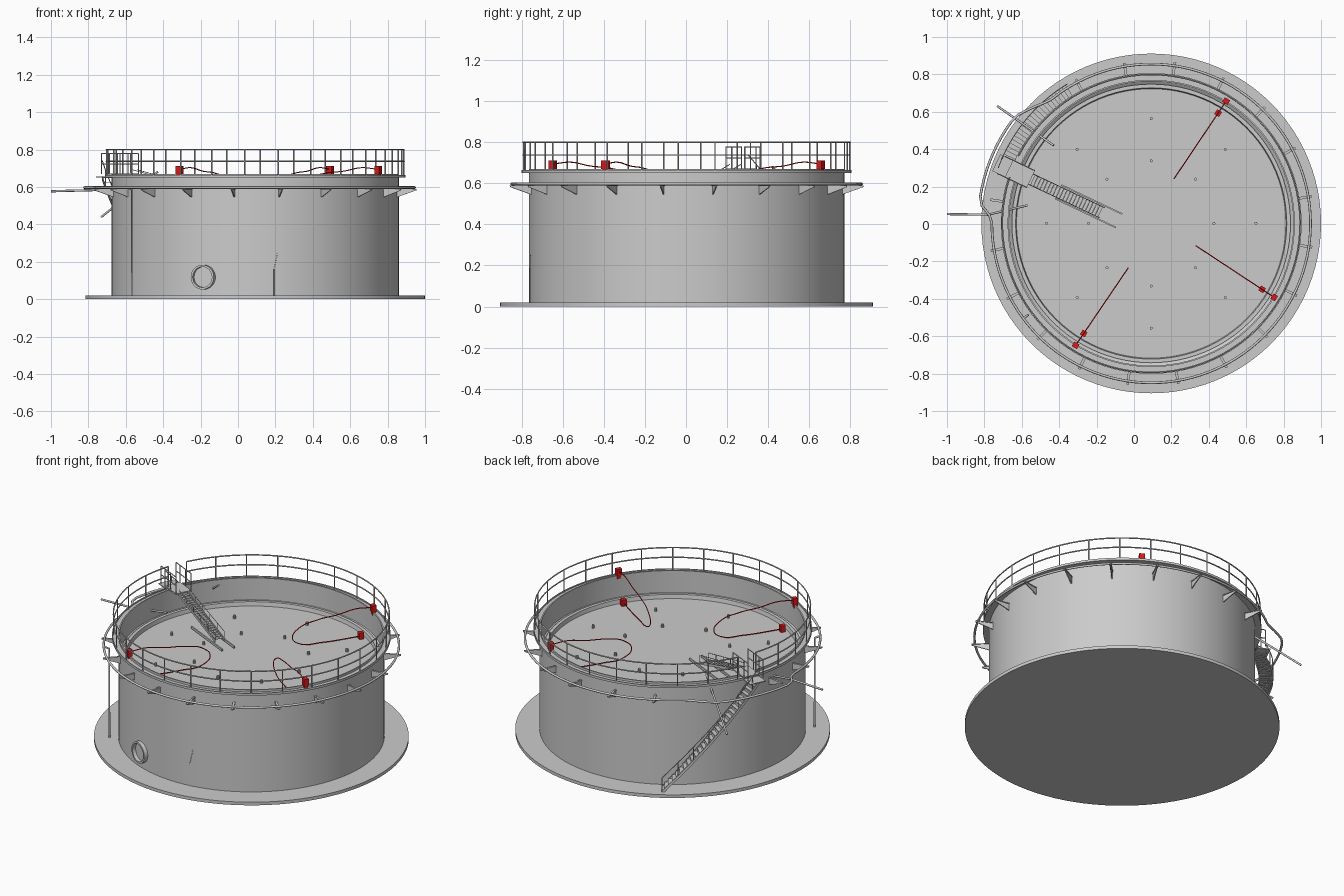
import bpy, bmesh, math
from math import sin, cos, radians as rad, pi
from mathutils import Vector

if "Cube" in bpy.data.objects:
    bpy.data.objects.remove(bpy.data.objects["Cube"])

CX, CY = 0.092, 0.003
ROOF = 0.51
red = bpy.data.materials.new("red_paint")
red.diffuse_color = (0.7, 0.01, 0.01, 1)
red.use_nodes = True
red.node_tree.nodes["Principled BSDF"].inputs["Base Color"].default_value = red.diffuse_color


def P(a, r, z):
    """Point at angle a (degrees), radius r about the tank axis."""
    return Vector((CX + r * cos(rad(a)), CY + r * sin(rad(a)), z))


def finish(bm, name, mat=None, smooth=False):
    bmesh.ops.recalc_face_normals(bm, faces=bm.faces)
    me = bpy.data.meshes.new(name)
    bm.to_mesh(me)
    bm.free()
    ob = bpy.data.objects.new(name, me)
    bpy.context.collection.objects.link(ob)
    if mat:
        me.materials.append(mat)
    if smooth:
        bpy.context.view_layer.objects.active = ob
        ob.select_set(True)
        bpy.ops.object.shade_smooth_by_angle(angle=rad(30))
        ob.select_set(False)
    return ob


def lathe(name, prof, n=96):
    """Closed (r, z) profile spun round the tank axis; r = 0 closes on it."""
    bm = bmesh.new()
    vs = [bm.verts.new((CX + r, CY, z)) for r, z in prof]
    es = [bm.edges.new((vs[i], vs[(i + 1) % len(vs)])) for i in range(len(vs))
          if prof[i][0] + prof[(i + 1) % len(vs)][0] > 0]
    bmesh.ops.spin(bm, geom=vs + es, cent=(CX, CY, 0), axis=(0, 0, 1),
                   angle=2 * pi, steps=n, use_duplicate=False)
    bmesh.ops.remove_doubles(bm, verts=bm.verts, dist=1e-5)
    return finish(bm, name, smooth=True)


def tubes(name, paths, rad_=0.004, mat=None, cyclic=False, res=1, soft=False):
    """Several round tubes in one mesh object."""
    cu = bpy.data.curves.new(name, 'CURVE')
    cu.dimensions = '3D'
    cu.bevel_depth = rad_
    cu.bevel_resolution = res
    cu.use_fill_caps = True
    for pts in paths:
        sp = cu.splines.new('BEZIER' if soft else 'POLY')
        pool = sp.bezier_points if soft else sp.points
        pool.add(len(pts) - 1)
        for q, p in zip(pool, pts):
            q.co = p if soft else (*p, 1)
            if soft:
                q.handle_left_type = q.handle_right_type = 'AUTO'
        sp.use_cyclic_u = cyclic
    tmp = bpy.data.objects.new(name + "_curve", cu)
    bpy.context.collection.objects.link(tmp)
    dg = bpy.context.evaluated_depsgraph_get()
    me = bpy.data.meshes.new_from_object(tmp.evaluated_get(dg))
    bpy.data.objects.remove(tmp)
    ob = bpy.data.objects.new(name, me)
    bpy.context.collection.objects.link(ob)
    me.materials.clear()
    if mat:
        me.materials.append(mat)
    return ob


def box(bm, c, size, ang=0):
    """Box with its local x axis turned to ang degrees."""
    vs = bmesh.ops.create_cube(bm, size=1)['verts']
    u = Vector((cos(rad(ang)), sin(rad(ang)), 0))
    v = Vector((-u.y, u.x, 0))
    for q in vs:
        x, y, z = (q.co[i] * size[i] for i in range(3))
        q.co = Vector(c) + u * x + v * y + Vector((0, 0, z))


def slab(bm, quad, off):
    """Prism: polygon extruded by the vector off."""
    a = [bm.verts.new(Vector(p) - off / 2) for p in quad]
    b = [bm.verts.new(Vector(p) + off / 2) for p in quad]
    n = len(a)
    bm.faces.new(a)
    bm.faces.new(b[::-1])
    for i in range(n):
        bm.faces.new((a[i], a[(i + 1) % n], b[(i + 1) % n], b[i]))


# Tank body
lathe("base_plate", [(0, 0), (0.908, 0), (0.908, 0.02), (0, 0.02)])
lathe("tank_shell", [(0.768, 0.02), (0.768, 0.67), (0.76, 0.67), (0.76, 0.02)])
lathe("top_curb_flange", [(0.767, 0.65), (0.804, 0.65), (0.804, 0.664), (0.798, 0.664),
                          (0.798, 0.657), (0.767, 0.657)])
lathe("floating_roof", [(0, ROOF - 0.02), (0.745, ROOF - 0.02), (0.745, ROOF + 0.025),
                        (0.725, ROOF + 0.025), (0.72, ROOF), (0, ROOF)])
lathe("roof_seal", [(0.744, ROOF + .01), (0.761, ROOF + 0.022), (0.761, ROOF + 0.014), (0.744, ROOF + 0.002)])

# Roof leg sleeves
bm = bmesh.new()
for k in range(8):
    for r in (0.335, 0.56):
        res = bmesh.ops.create_cone(bm, cap_ends=True, segments=10, radius1=0.008,
                                    radius2=0.008, depth=0.02)
        bmesh.ops.translate(bm, verts=res['verts'], vec=P(k * 45, r, ROOF + 0.01))
finish(bm, "roof_legs", smooth=True)

# Rim railing, open at the stair head
A0, A1 = 162, 153 + 360
arc = [A0 + (A1 - A0) * i / 90 for i in range(91)]
tubes("rim_rails", [[P(a, 0.796, z) for a in arc] for z in (0.80, 0.738)], 0.004)
tubes("rim_posts", [[P(A0 + (A1 - A0) * i / 27, 0.796, z) for z in (0.657, 0.80)]
                    for i in range(28)], 0.004)

# Spray ring, bulging out round the stair
def ring_r(a):
    t = max(0, min(1, (a - 130) / 12, (178 - a) / 5))
    return 0.852 + 0.073 * t
tubes("spray_ring", [[P(a, ring_r(a), 0.597) for a in range(0, 360, 3)]], 0.007, cyclic=True, res=2)

# Triangular ring brackets
bm = bmesh.new()
for k in range(20):
    a = k * 18 + 9.6
    if 118 < a < 160:
        continue
    t = Vector((-sin(rad(a)), cos(rad(a)), 0))
    slab(bm, [P(a, 0.766, 0.592), P(a, 0.87, 0.59), P(a, 0.87, 0.582), P(a, 0.766, 0.545)], t * 0.006)
    slab(bm, [P(a, 0.766, 0.59), P(a, 0.87, 0.59), P(a, 0.87, 0.586), P(a, 0.766, 0.586)], t * 0.014)
finish(bm, "ring_brackets")

# Feed pipes
tubes("riser_pipe", [[P(216.6, 0.82, 0.02), P(216.6, 0.82, 0.585), P(216.6, 0.85, 0.597)]], 0.006, res=2)
tubes("inlet_pipes", [[(-1.0, 0.053, 0.577), (-0.78, 0.05, 0.583), (-0.57, 0.10, 0.59)],
                      [(-0.73, 0.63, 0.44), (-0.43, 0.42, 0.68)]], 0.006, res=2)
tubes("earth_cable", [[P(-81, 0.77, 0.25), P(-81, 0.77, 0.02)],
                      [P(-81, 0.77, 0.25), P(-82.5, 0.77, 0.16), P(-82.5, 0.77, 0.02)]], 0.0015)

# Manhole: open neck with a recessed cover
mh = -111
d = Vector((cos(rad(mh)), sin(rad(mh)), 0))
m = d.to_track_quat('Z', 'Y').to_matrix()
bm = bmesh.new()
prof = [(0, .768), (.055, .768), (.055, .79), (.066, .79), (.066, .74), (0, .74)]
vs = [bm.verts.new((r, 0, z)) for r, z in prof]
es = [bm.edges.new((vs[i], vs[i + 1])) for i in range(5)]
bmesh.ops.spin(bm, geom=vs + es, cent=(0, 0, 0), axis=(0, 0, 1), angle=2 * pi, steps=32)
bmesh.ops.remove_doubles(bm, verts=bm.verts, dist=1e-5)
for v in bm.verts:
    v.co = m @ v.co + P(0, 0, 0.118) - P(0, 0, 0) + Vector((CX, CY, 0))
finish(bm, "manhole", smooth=True)

# Spiral stair on the shell
S0, S1, N = 121, 160, 26
def sz(a):
    return 0.02 + 0.63 * (a - S0) / (S1 - S0)
step = [S0 + (S1 - S0) * i / N for i in range(N + 1)]
bm = bmesh.new()
for a in step[1:]:
    box(bm, P(a, 0.83, sz(a)), (0.075, 0.024, 0.004), a)
for r in (0.79, 0.87):
    for a, b in zip(step, step[1:]):
        slab(bm, [P(a, r, sz(a) - 0.014), P(b, r, sz(b) - 0.014), P(b, r, sz(b) + 0.008),
                  P(a, r, sz(a) + 0.008)], (P(a, r, 0) - P(a, r - 0.004, 0)))
finish(bm, "spiral_stair")
tubes("stair_rail", [[P(a, 0.87, sz(a) + 0.09) for a in step]], 0.0025)
tubes("stair_posts", [[P(a, 0.87, sz(a)), P(a, 0.87, sz(a) + 0.09)] for a in step[::4]], 0.0025)

# Stair head platform with guard rails
ANG = 154.5
out = Vector((cos(rad(ANG)), sin(rad(ANG)), 0))
side = Vector((-out.y, out.x, 0))
up = Vector((0, 0, 1))
pc = Vector((-0.61, 0.268, 0.668))
bm = bmesh.new()
box(bm, pc, (0.13, 0.1, 0.008), ANG)
box(bm, pc + out * 0.1 - up * 0.014, (0.08, 0.1, 0.006), ANG)
finish(bm, "platform")
corner = [pc + out * x + side * y for y in (-0.05, 0.05) for x in (-0.063, 0.0, 0.063, 0.11)]
paths = [[c, c + up * 0.11] for c in corner]
for h in (0.055, 0.11):
    paths += [[corner[i] + up * h, corner[i + 3] + up * h] for i in (0, 4)]
tubes("platform_rails", paths, 0.003)

# Rolling ladder from platform to roof
top = pc - out * 0.065 - up * 0.006
foot = Vector((-0.17, 0.06, ROOF + 0.025))
run = foot - top
bm = bmesh.new()
for i in range(1, 22):
    box(bm, top + run * i / 22, (0.018, 0.056, 0.003), ANG)
for s in (-1, 1):
    e = side * 0.03 * s
    slab(bm, [top + e - up * .008, foot + e - up * .008, foot + e + up * .008, top + e + up * .008], side * 0.005)
finish(bm, "rolling_ladder")
tubes("ladder_rails", [[top + side * .03 * s + up * .03, foot + side * .03 * s + up * .05] for s in (-1, 1)]
      + [[top + run * t + side * .03 * s, top + run * t + side * .03 * s + up * (.03 + .02 * t)]
         for s in (-1, 1) for t in (.2, .4, .6, .8, 1)], 0.002)

# Ladder track on the roof
bm = bmesh.new()
for s in (-1, 1):
    box(bm, foot + out * 0.08 + side * 0.04 * s - up * 0.012, (0.36, 0.008, 0.014), ANG)
finish(bm, "ladder_track")

# Red shunt boxes and looping cables, each cable plane slightly off radial
for i, a in enumerate((58.5, -31, 238.2)):
    p0, p1 = P(a, 0.767, 0), P(a + 4.5, 0.266, 0)
    def Q(r, z):
        return p0.lerp(p1, (0.767 - r) / 0.501) + up * z
    bm = bmesh.new()
    box(bm, Q(0.767, 0.69), (0.028, 0.032, 0.042), a)
    box(bm, Q(0.767, 0.665), (0.02, 0.024, 0.03), a)
    box(bm, Q(0.69, ROOF + 0.02), (0.03, 0.03, 0.04), a)
    finish(bm, f"cable_boxes_{i + 1}", red)
    loop = [(0.76, 0.695), (0.66, 0.703), (0.55, 0.685), (0.42, 0.672), (0.31, 0.64),
            (0.268, 0.585), (0.31, 0.54), (0.45, ROOF + .015), (0.69, ROOF + .015)]
    tubes(f"cable_{i + 1}", [[Q(r, z) for r, z in loop]], 0.003, red, soft=True)
